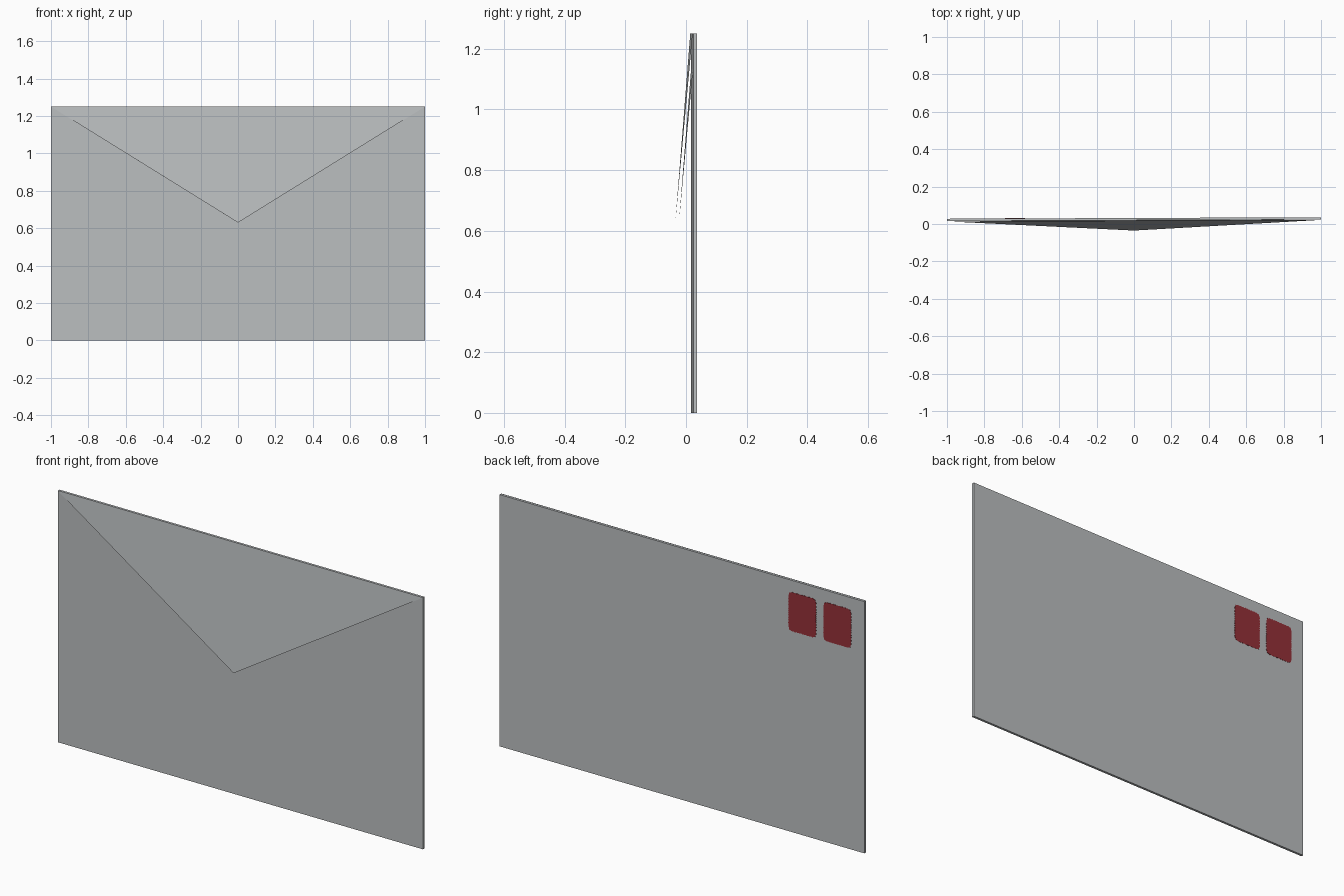
import bpy, bmesh, math
from mathutils import Matrix

cube = bpy.data.objects.get("Cube")
if cube:
    bpy.data.objects.remove(cube, do_unlink=True)

WIDTH, HEIGHT, THICK = 2.0, 1.25, 0.012
FRONT, TIP_Y, TIP_Z = 0.02, -0.035, 0.63
YAW = Matrix.Rotation(0.004, 4, "Z")


def material(name, rgb):
    mat = bpy.data.materials.new(name)
    mat.use_nodes = True
    color = (*rgb, 1)
    mat.diffuse_color = color
    mat.node_tree.nodes["Principled BSDF"].inputs["Base Color"].default_value = color
    return mat


def add_part(name, bm, mat):
    bm.transform(YAW)
    mesh = bpy.data.meshes.new(name)
    bm.to_mesh(mesh)
    bm.free()
    mesh.materials.append(mat)
    obj = bpy.data.objects.new(name, mesh)
    bpy.context.collection.objects.link(obj)


def add_face(bm, points):
    return bm.faces.new([bm.verts.new(p) for p in points])


paper = material("paper grey", (0.50, 0.52, 0.53))
red = material("stamp red", (0.30, 0.03, 0.04))

# Envelope body: a thin upright slab
bm = bmesh.new()
bmesh.ops.create_cube(bm, size=1)
bmesh.ops.scale(bm, vec=(WIDTH, THICK, HEIGHT), verts=bm.verts)
bmesh.ops.translate(bm, vec=(0, FRONT + THICK / 2, HEIGHT / 2), verts=bm.verts)
add_part("envelope_body", bm, paper)

# Flap: two parallel open sheets hinged along the top edge
for name, shift in (("flap_outer", 0), ("flap_inner", THICK)):
    bm = bmesh.new()
    hinge_y = FRONT - 0.002 + shift
    corners = [(-WIDTH / 2, hinge_y, HEIGHT), (0, TIP_Y + shift, TIP_Z),
               (WIDTH / 2, hinge_y, HEIGHT)]
    add_face(bm, corners if shift == 0 else corners[::-1])
    add_part(name, bm, paper)


# Stamps: rounded plates with fine perforated edges on the back
def add_stamp(name, cx, cz, half_w, half_h, steps=96):
    bm = bmesh.new()
    points = []
    for i in range(steps):
        a = 2 * math.pi * i / steps
        c, s = math.cos(a), math.sin(a)
        r = (abs(c / half_w) ** 10 + abs(s / half_h) ** 10) ** -0.1
        r -= 0.003 * (i % 2)
        points.append((cx - r * c, FRONT + THICK + 0.0015, cz + r * s))
    add_face(bm, points)
    # Give the plate a short rim down into the paper
    extruded = bmesh.ops.extrude_face_region(bm, geom=bm.faces[:])
    moved = [v for v in extruded["geom"] if isinstance(v, bmesh.types.BMVert)]
    bmesh.ops.translate(bm, vec=(0, -0.003, 0), verts=moved)
    bmesh.ops.recalc_face_normals(bm, faces=bm.faces)
    add_part(name, bm, red)


for name, x in (("stamp_inner", -0.66), ("stamp_outer", -0.852)):
    add_stamp(name, x, 1.095, 0.077, 0.098)
